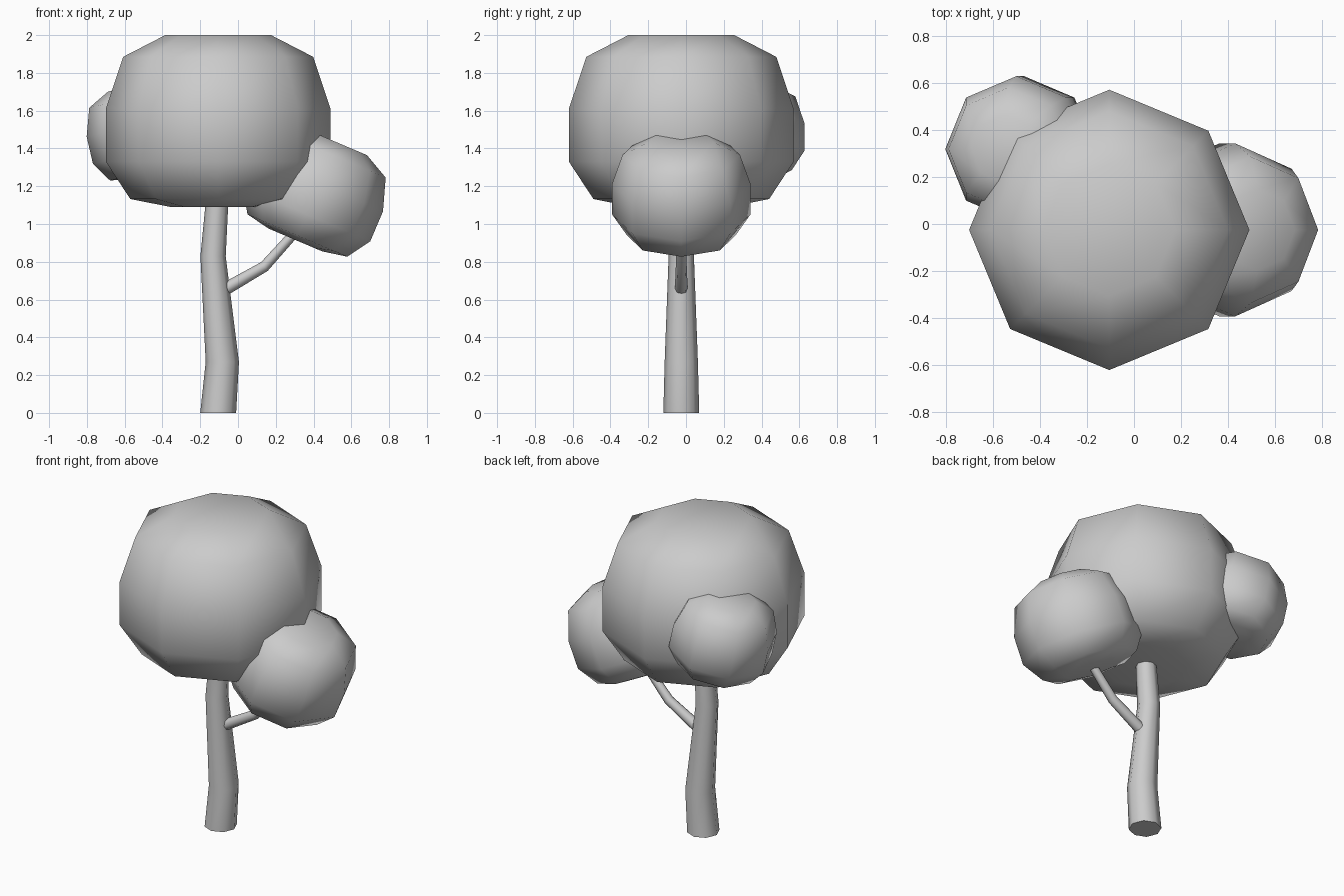
import bpy, bmesh, math
from mathutils import Vector, Matrix

if "Cube" in bpy.data.objects:
    bpy.data.objects.remove(bpy.data.objects["Cube"])

SIDES = 8
Y = -0.025  # shared centre line of trunk, branch and crown


def loft(name, rings):
    """Skin octagonal rings given as (x, y, z, radius, tilt about y)."""
    bm = bmesh.new()
    loops = []
    for x, y, z, r, tilt in rings:
        rot = Matrix.Rotation(tilt, 3, 'Y')
        loops.append([bm.verts.new(Vector((x, y, z)) + rot @ Vector(
            (r * math.cos(math.tau * i / SIDES), r * math.sin(math.tau * i / SIDES), 0)))
            for i in range(SIDES)])
    for a, b in zip(loops, loops[1:]):
        for i in range(SIDES):
            j = (i + 1) % SIDES
            bm.faces.new((a[i], a[j], b[j], b[i]))
    bm.faces.new(loops[0][::-1])
    bm.faces.new(loops[-1])
    mesh = bpy.data.meshes.new(name)
    bm.to_mesh(mesh)
    bm.free()
    obj = bpy.data.objects.new(name, mesh)
    bpy.context.collection.objects.link(obj)
    return obj


def smooth(obj, angle=None):
    obj.data.shade_smooth()
    if angle:
        obj.data.set_sharp_from_angle(angle=math.radians(angle))


# foliage profile: height from the widest band, radius
FOLIAGE = [(-0.38, 0.25), (-0.338, 0.465), (-0.14, 0.595),
           (0.14, 0.595), (0.415, 0.503), (0.53, 0.28)]


def foliage(name, centre, scale, tilt=0):
    obj = loft(name, [(0, 0, z, r, 0) for z, r in FOLIAGE])
    obj.location = centre
    obj.scale = scale
    obj.rotation_euler = (0, math.radians(tilt), 0)
    smooth(obj)


# crown and the two side clumps
foliage("main_crown", (-0.105, Y, 1.47), (1, 1, 1))
foliage("right_clump", (0.396, Y, 1.131), (0.617, 0.617, 0.617), 23)
foliage("back_left_clump", (-0.483, 0.318, 1.46), (0.52, 0.52, 0.53), -13)

# crooked tapering trunk
trunk = loft("trunk", [(-0.105, Y, 0, 0.095, 0), (-0.083, Y, 0.27, 0.088, 0),
                       (-0.132, Y, 0.83, 0.067, 0), (-0.105, Y, 1.2, 0.058, 0)])
smooth(trunk, 60)

# side branch reaching into the right clump
branch = loft("branch", [(-0.06, Y, 0.66, 0.034, math.radians(62)),
                         (0.14, Y, 0.775, 0.029, math.radians(52)),
                         (0.36, Y, 1.02, 0.024, math.radians(42))])
smooth(branch, 60)
